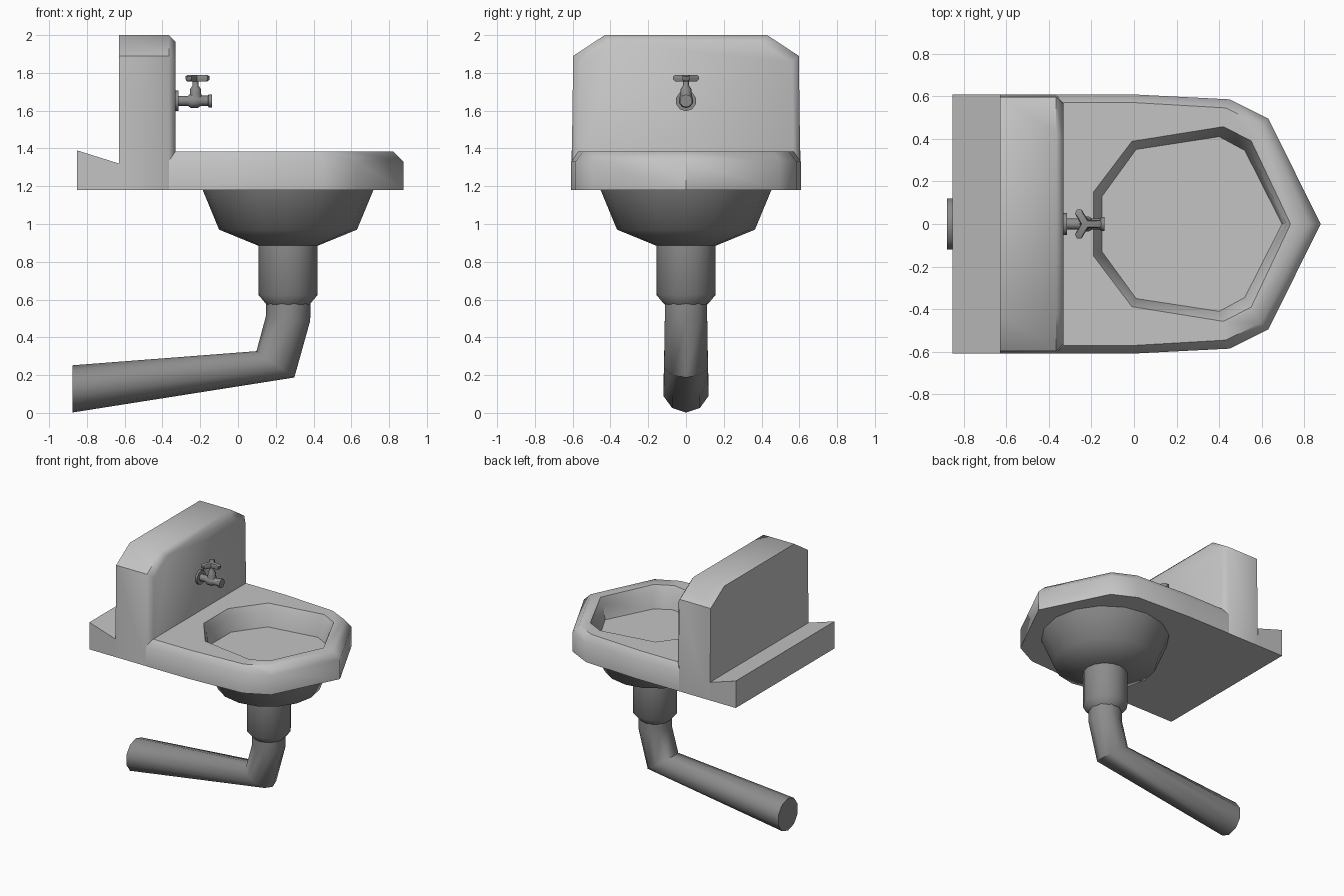
import bpy, bmesh, math
from mathutils import Vector

cube = bpy.data.objects.get("Cube")
if cube:
    bpy.data.objects.remove(cube, do_unlink=True)


def material(name, value):
    m = bpy.data.materials.new(name)
    m.use_nodes = True
    m.diffuse_color = (value, value, value, 1)
    m.node_tree.nodes["Principled BSDF"].inputs["Base Color"].default_value = m.diffuse_color
    return m


PORCELAIN = material("light grey porcelain", 0.55)
METAL = material("dark grey metal", 0.26)


def loft(name, rings, mat, angle=50):
    """Skin a row of equal-sized rings and cap both ends."""
    bm = bmesh.new()
    loops = [[bm.verts.new(p) for p in ring] for ring in rings]
    n = len(rings[0])
    for a, b in zip(loops, loops[1:]):
        for i in range(n):
            j = (i + 1) % n
            bm.faces.new((a[i], a[j], b[j], b[i]))
    bm.faces.new(loops[0])
    bm.faces.new(loops[-1])
    bmesh.ops.recalc_face_normals(bm, faces=bm.faces)
    mesh = bpy.data.meshes.new(name)
    bm.to_mesh(mesh)
    bm.free()
    mesh.materials.append(mat)
    mesh.shade_smooth()
    mesh.set_sharp_from_angle(angle=math.radians(angle))
    obj = bpy.data.objects.new(name, mesh)
    bpy.context.collection.objects.link(obj)
    return obj


def circle(center, radius, normal, sides):
    """Ring of points around a direction in the xz plane."""
    n = Vector(normal).normalized()
    side = Vector((0, 1, 0))
    up = side.cross(n)
    c = Vector(center)
    return [c + radius * (math.cos(t) * up + math.sin(t) * side)
            for t in (2 * math.pi * i / sides for i in range(sides))]


def lathe_z(name, x, profile, sides, mat):
    return loft(name, [circle((x, 0, z), r, (0, 0, 1), sides) for r, z in profile], mat)


def mirrored(half, z):
    """Close a half outline whose last point lies on the centre line."""
    pts = half + [(x, -y) for x, y in reversed(half[:-1])]
    return [(x, y, z) for x, y in pts]


# Basin slab with chamfered rim and sunken floor
outer = [(-0.365, 0.608), (0, 0.608), (0.45, 0.585), (0.63, 0.495), (0.877, 0)]
top = [(-0.365, 0.57), (0, 0.57), (0.43, 0.545), (0.595, 0.465), (0.82, 0)]
rim = [(-0.19, 0.15), (-0.01, 0.388), (0.42, 0.457), (0.55, 0.39), (0.735, 0)]
floor = [(-0.15, 0.13), (0.01, 0.35), (0.40, 0.41), (0.52, 0.345), (0.695, 0)]
inner = [((a + b) / 2, (c + d) / 2) for (a, c), (b, d) in zip(rim, floor)]
loft("basin", [mirrored(outer, 1.18), mirrored(outer, 1.33), mirrored(top, 1.385),
               mirrored(rim, 1.385), mirrored(inner, 1.33), mirrored(floor, 1.22)], PORCELAIN)

# Backsplash with cut upper corners and chamfered front edge
def splash_ring(x, inset):
    half = [(0.607, 1.18), (0.597, 1.89), (0.43, 2.0)]
    pts = [(y - inset, z - (inset if z > 1.2 else 0)) for y, z in half]
    return [(x, y, z) for y, z in pts] + [(x, -y, z) for y, z in reversed(pts)]


loft("backsplash", [splash_ring(-0.63, 0), splash_ring(-0.365, 0),
                    splash_ring(-0.33, 0.035)], PORCELAIN)

# Sloping ledge behind the backsplash
ledge = [(-0.853, 1.18), (-0.853, 1.39), (-0.63, 1.32), (-0.63, 1.18)]
loft("rear_ledge", [[(x, y, z) for x, z in ledge] for y in (-0.607, 0.607)], PORCELAIN, 20)

# Bowl underside and drain collar
lathe_z("bowl_underside", 0.265, [(0.452, 1.18), (0.365, 0.97), (0.157, 0.885)], 16, METAL)
lathe_z("drain_collar", 0.265, [(0.157, 0.89), (0.157, 0.625), (0.115, 0.575)], 16, METAL)

# Bent waste pipe
loft("waste_pipe", [circle((0.265, 0, 0.58), 0.118, (0, 0, -1), 10),
                    circle((0.265, 0, 0.50), 0.118, (-0.1, 0, -1), 10),
                    circle((0.198, 0, 0.257), 0.122, (-0.57, 0, -0.82), 10),
                    circle((-0.877, 0, 0.127), 0.125, (-1, 0, 0), 10)], METAL, 60)

# Tap: wall flange, spout, stem and three-lobed handle
spout = [(-0.335, 0.055), (-0.315, 0.055), (-0.315, 0.026), (-0.265, 0.026), (-0.25, 0.038),
         (-0.215, 0.038), (-0.195, 0.027), (-0.16, 0.027), (-0.155, 0.034), (-0.138, 0.034)]
loft("tap_spout", [circle((x, 0, 1.652), r, (1, 0, 0), 10) for x, r in spout], METAL)
lathe_z("tap_stem", -0.225, [(0.036, 1.66), (0.03, 1.69), (0.028, 1.715), (0.015, 1.735),
                             (0.015, 1.765)], 8, METAL)


def handle_ring(z, scale):
    pts = []
    for arm in range(3):
        for offset, r in ((-60, 0.022), (-15, 0.07), (0, 0.078), (15, 0.07)):
            t = math.radians(120 * arm + offset)
            pts.append((-0.228 + scale * r * math.cos(t), scale * r * math.sin(t), z))
    return pts


loft("tap_handle", [handle_ring(1.755, 0.85), handle_ring(1.765, 1),
                    handle_ring(1.782, 1), handle_ring(1.79, 0.8)], METAL)
